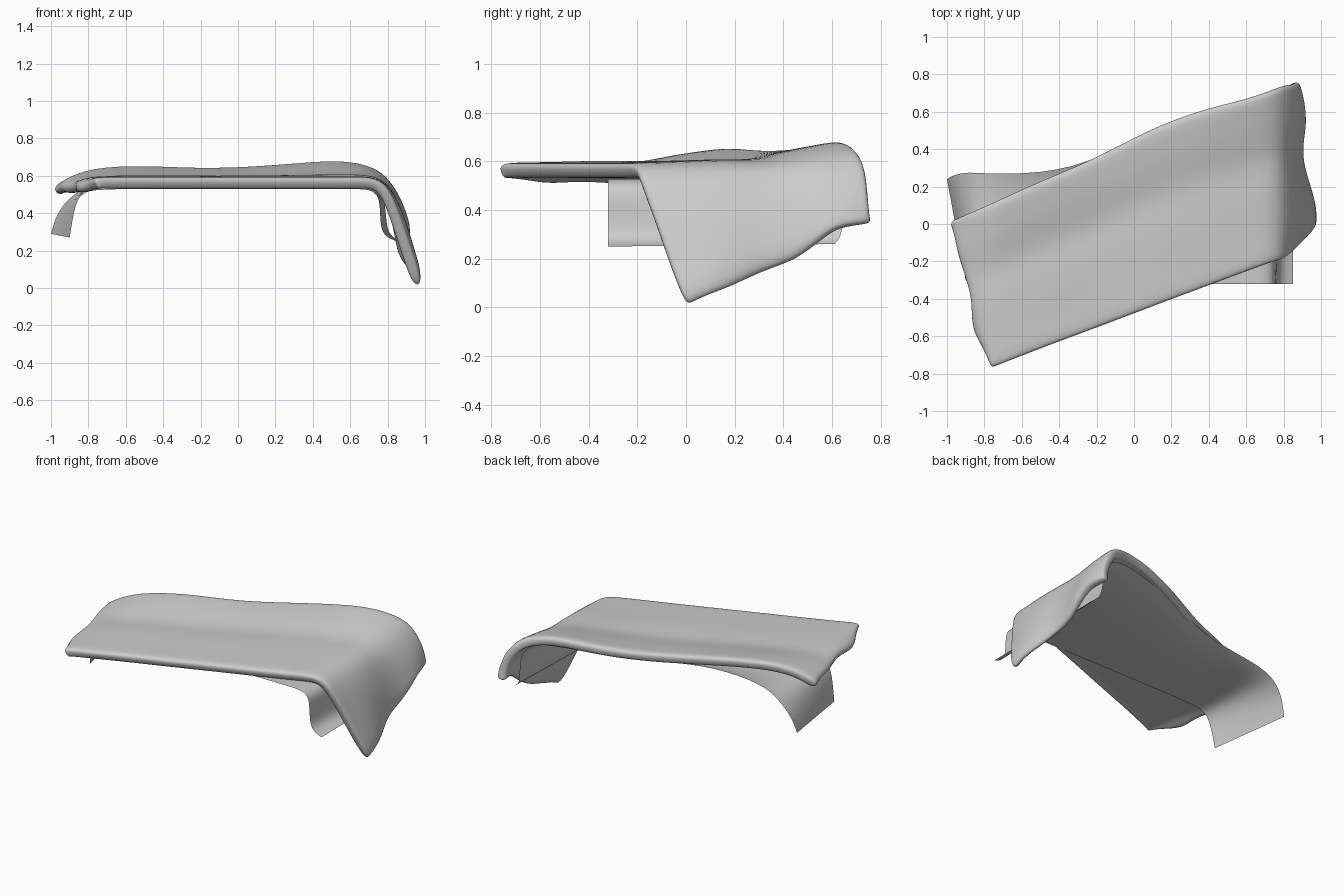
import bpy, bmesh, math, random
from mathutils import Vector

random.seed(4)


def sheet(name, rows, stations, relief, ragged=0.0, thickness=0.0):
    """Cloth from rows of (front point, back point, relief weight), then subdivided."""
    bm = bmesh.new()
    grid = []
    for i, (front, back, weight) in enumerate(rows):
        f, b = Vector(front), Vector(back)
        line = []
        for v in stations:
            p = f.lerp(b, v)
            p.z += weight * relief(v, b.z - f.z)
            if i in (0, len(rows) - 1) and 0 < v < 1:
                p += Vector((random.uniform(-1, 1), 0, random.uniform(-1, 1))) * ragged
            line.append(bm.verts.new(p))
        grid.append(line)
    for a, b in zip(grid, grid[1:]):
        for j in range(len(stations) - 1):
            bm.faces.new((a[j], b[j], b[j + 1], a[j + 1]))
    mesh = bpy.data.meshes.new(name)
    bm.to_mesh(mesh)
    bm.free()
    for poly in mesh.polygons:
        poly.use_smooth = True
    obj = bpy.data.objects.new(name, mesh)
    bpy.context.collection.objects.link(obj)
    if thickness:
        solid = obj.modifiers.new("padding", "SOLIDIFY")
        solid.thickness = thickness
        solid.offset = -1
    sub = obj.modifiers.new("soften", "SUBSURF")
    sub.levels = sub.render_levels = 2
    sub.boundary_smooth = 'PRESERVE_CORNERS'
    return obj


def bump(value, centre, width):
    return math.exp(-((value - centre) / width) ** 2)


# Upper layer: padded, with a shallow lengthwise furrow and raised back edge
def upper_relief(v, rise):
    edge = -0.015 if v in (0, 1) else 0
    return rise * (v ** 2 - v) - 0.02 * bump(v, 0.6, 0.13) + edge


upper_rows = [
    ((-0.77, -0.77, 0.58), (-1.0, 0.01, 0.54), 0.2),
    ((-0.75, -0.77, 0.595), (-0.94, 0.04, 0.58), 0.6),
    ((-0.68, -0.745, 0.595), (-0.8, 0.1, 0.65), 1),
    ((-0.45, -0.655, 0.595), (-0.52, 0.23, 0.665), 1),
    ((-0.15, -0.545, 0.595), (-0.22, 0.35, 0.645), 1),
    ((0.15, -0.43, 0.595), (0.08, 0.515, 0.655), 1),
    ((0.42, -0.33, 0.595), (0.35, 0.615, 0.68), 1),
    ((0.62, -0.255, 0.595), (0.55, 0.66, 0.695), 1),
    ((0.74, -0.21, 0.595), (0.72, 0.71, 0.66), 0.9),
    ((0.82, -0.19, 0.53), (0.80, 0.74, 0.59), 0.4),
    ((0.88, -0.13, 0.36), (0.86, 0.75, 0.48), 0),
    ((0.93, -0.07, 0.18), (0.88, 0.76, 0.38), 0),
    ((0.97, -0.005, 0.01), (0.87, 0.77, 0.34), 0),
]
stations = [0, 0.035, 0.12, 0.25, 0.4, 0.5, 0.6, 0.7, 0.8, 0.9, 0.96, 1]
upper = sheet("upper_cloth", upper_rows, stations, upper_relief, 0.006, 0.06)

for i, vert in enumerate(upper.data.vertices):
    p = vert.co
    v = stations[i % len(stations)]
    row = i // len(stations)
    if row >= 9:
        # Hanging end: soft billows and a lifted back corner
        amount = (row - 8) / 4
        p.x += amount * (0.012 + 0.022 * math.cos((p.y - 0.08) * 2 * math.pi / 0.53))
        p.z += 0.06 * amount ** 3 * bump(p.y, 0.62, 0.09)
    elif row == 0:
        # Short overhang at the left end
        droop = bump(v, 0.28, 0.14)
        p.z -= 0.03 * droop
        p.x -= 0.05 * droop

# Lower layer: flat under the upper cloth, curling up at the back, hanging at both ends
lower_rows = [
    ((-0.90, -0.30, 0.27), (-1.0, 0.24, 0.29), 0),
    ((-0.88, -0.31, 0.40), (-0.97, 0.26, 0.40), 0),
    ((-0.85, -0.32, 0.51), (-0.89, 0.28, 0.50), 0.5),
    ((-0.75, -0.32, 0.53), (-0.76, 0.265, 0.565), 1),
    ((-0.40, -0.32, 0.53), (-0.40, 0.275, 0.59), 1),
    ((-0.10, -0.32, 0.53), (-0.12, 0.385, 0.59), 1),
    ((0.30, -0.32, 0.53), (0.30, 0.56, 0.60), 1),
    ((0.58, -0.32, 0.53), (0.60, 0.63, 0.61), 1),
    ((0.71, -0.32, 0.53), (0.72, 0.64, 0.58), 1),
    ((0.755, -0.32, 0.49), (0.78, 0.65, 0.50), 0.3),
    ((0.76, -0.32, 0.40), (0.79, 0.65, 0.40), 0),
    ((0.765, -0.32, 0.28), (0.80, 0.64, 0.29), 0),
    ((0.85, -0.32, 0.25), (0.85, 0.61, 0.26), 0),
]
sheet("lower_cloth", lower_rows, [0, 0.2, 0.4, 0.6, 0.75, 0.87, 0.94, 1],
      lambda v, rise: rise * (v ** 5 - v))
